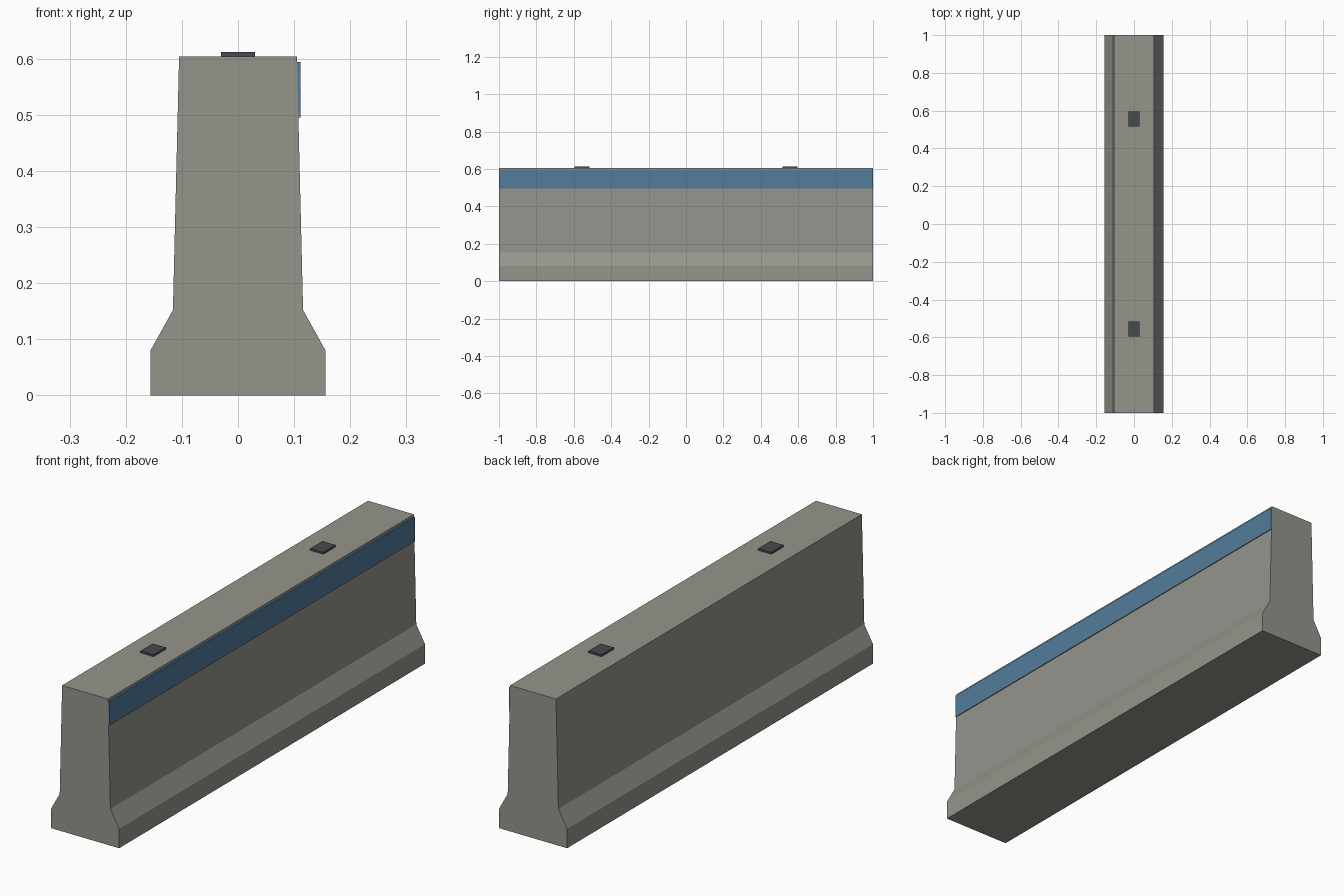
import bpy
import bmesh

default = bpy.data.objects.get("Cube")
if default:
    bpy.data.objects.remove(default, do_unlink=True)


def material(name, rgb):
    mat = bpy.data.materials.new(name)
    mat.use_nodes = True
    mat.diffuse_color = (*rgb, 1)
    bsdf = mat.node_tree.nodes["Principled BSDF"]
    bsdf.inputs["Base Color"].default_value = (*rgb, 1)
    bsdf.inputs["Roughness"].default_value = 0.8
    return mat


def extrude_profile(name, profile, y0, y1, mat):
    """Extrude a closed x-z outline along y."""
    bm = bmesh.new()
    face = bm.faces.new([bm.verts.new((x, y0, z)) for x, z in profile])
    result = bmesh.ops.extrude_face_region(bm, geom=[face])
    moved = [v for v in result["geom"] if isinstance(v, bmesh.types.BMVert)]
    bmesh.ops.translate(bm, verts=moved, vec=(0, y1 - y0, 0))
    bmesh.ops.recalc_face_normals(bm, faces=bm.faces)
    mesh = bpy.data.meshes.new(name)
    bm.to_mesh(mesh)
    bm.free()
    mesh.materials.append(mat)
    obj = bpy.data.objects.new(name, mesh)
    bpy.context.scene.collection.objects.link(obj)
    return obj


def rectangle(x0, x1, z0, z1):
    return [(x0, z0), (x1, z0), (x1, z1), (x0, z1)]


concrete = material("concrete grey", (0.30, 0.30, 0.265))
blue = material("stripe blue", (0.085, 0.20, 0.33))
dark = material("dark grey", (0.06, 0.07, 0.075))

# Concrete barrier with flared foot, mirrored outline
half = [(0.156, 0), (0.156, 0.08), (0.116, 0.152), (0.105, 0.604)]
outline = half + [(-x, z) for x, z in reversed(half)]
extrude_profile("barrier_body", outline, -1, 1, concrete)

# Painted strip along the upper left side
extrude_profile("side_stripe", rectangle(0.104, 0.111, 0.495, 0.594), -1, 1, blue)

# Lifting plates on top
for label, y in (("front", -0.555), ("back", 0.555)):
    extrude_profile(label + "_lifting_plate", rectangle(-0.03, 0.03, 0.602, 0.612),
                    y - 0.04, y + 0.04, dark)
